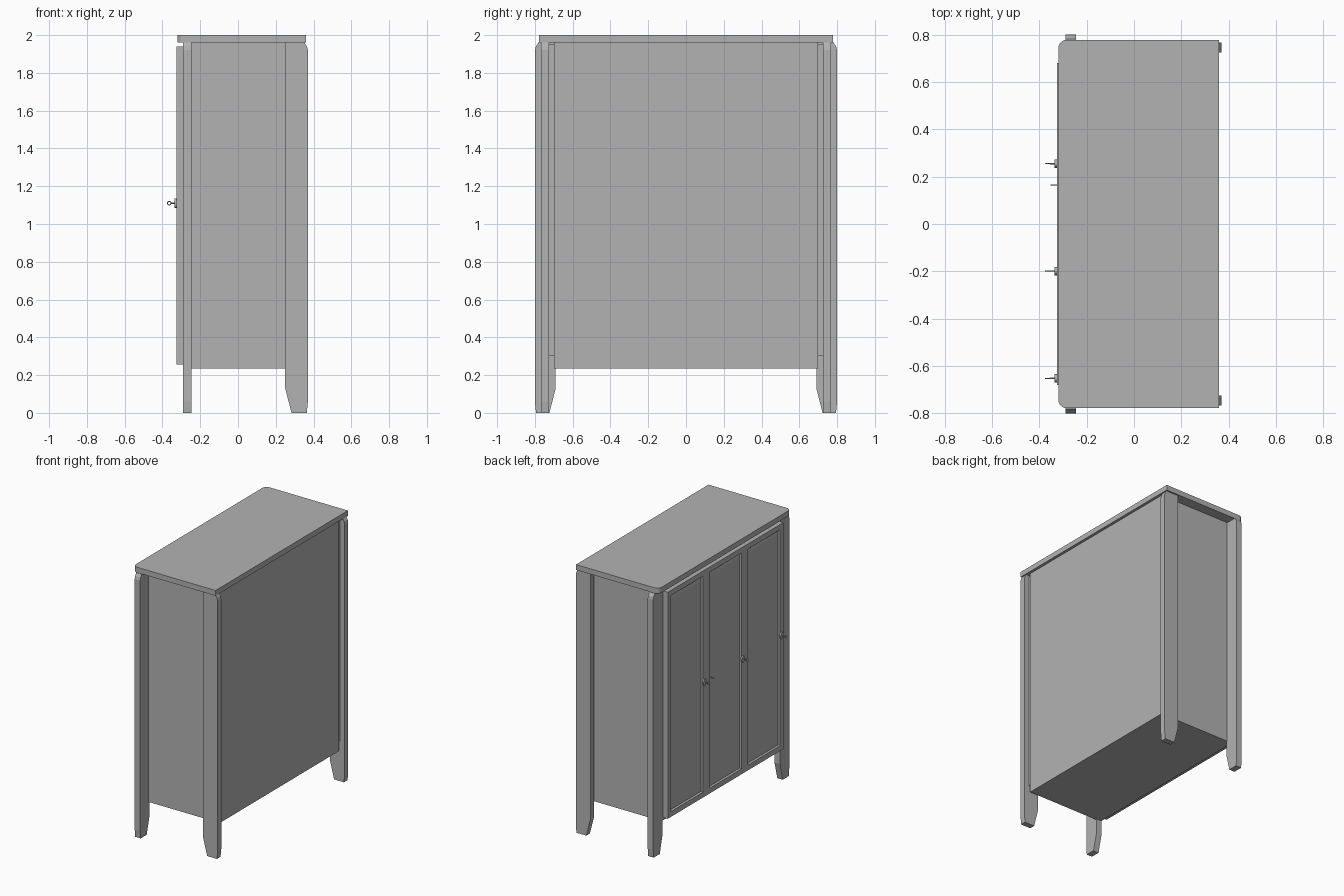
import bpy, bmesh, math
from mathutils import Matrix, Vector

old = bpy.data.objects.get("Cube")
if old:
    bpy.data.objects.remove(old, do_unlink=True)

grey = bpy.data.materials.new("plain_grey")
grey.use_nodes = True
colour = (0.45, 0.45, 0.45, 1)
grey.diffuse_color = colour
grey.node_tree.nodes["Principled BSDF"].inputs["Base Color"].default_value = colour


def finish(name, bm):
    bmesh.ops.recalc_face_normals(bm, faces=bm.faces)
    mesh = bpy.data.meshes.new(name)
    bm.to_mesh(mesh)
    bm.free()
    obj = bpy.data.objects.new(name, mesh)
    bpy.context.collection.objects.link(obj)
    mesh.materials.append(grey)
    return obj


def make_box(low, high):
    bm = bmesh.new()
    low, high = Vector(low), Vector(high)
    size = high - low
    place = Matrix.Translation((low + high) / 2) @ Matrix.Diagonal((*size, 1))
    bmesh.ops.create_cube(bm, size=1, matrix=place)
    return bm


def box(name, low, high):
    return finish(name, make_box(low, high))


def prism(name, outline, push):
    bm = bmesh.new()
    face = bm.faces.new([bm.verts.new(p) for p in outline])
    moved = bmesh.ops.extrude_face_region(bm, geom=[face])["geom"]
    verts = [v for v in moved if isinstance(v, bmesh.types.BMVert)]
    bmesh.ops.translate(bm, verts=verts, vec=push)
    return finish(name, bm)


def rod(name, start, end, radius, stretch=1, sides=12):
    # Round bar running along x, optionally taller than wide
    bm = bmesh.new()
    middle = (Vector(start) + Vector(end)) / 2
    place = (Matrix.Translation(middle) @ Matrix.Diagonal((1, 1, stretch, 1))
             @ Matrix.Rotation(math.pi / 2, 4, 'Y'))
    bmesh.ops.create_cone(bm, cap_ends=True, segments=sides, radius1=radius,
                          radius2=radius, depth=abs(end[0] - start[0]), matrix=place)
    return finish(name, bm)


# Cabinet body
box("cabinet_body", (-0.288, -0.70, 0.235), (0.34, 0.70, 1.96))

# Top board with two rounded corners on the door side
bm = make_box((-0.32, -0.778, 1.96), (0.36, 0.778, 2.0))
corners = [e for e in bm.edges
           if all(v.co.x < 0 for v in e.verts)
           and abs(e.verts[0].co.z - e.verts[1].co.z) > 0.01]
bmesh.ops.bevel(bm, geom=corners, offset=0.035, segments=5, profile=0.5, affect='EDGES')
finish("top_board", bm)


# Legs: flat boards with a tapered foot and a clipped top corner
def leg_profile(outer, width):
    inner = outer - width
    return [(inner + 0.033, 0), (outer - 0.006, 0), (outer, 0.06), (outer, 1.92),
            (outer - 0.005, 1.94), (outer - 0.018, 1.96), (inner, 1.96), (inner, 0.13)]


for side, label in ((1, "left"), (-1, "right")):
    prism("door_side_leg_" + label,
          [(-0.29, side * u, z) for u, z in leg_profile(0.80, 0.11)], (0.045, 0, 0))
    prism("rear_side_leg_" + label,
          [(u, side * 0.725, z) for u, z in leg_profile(0.37, 0.12)], (0, side * 0.042, 0))
    near, far = sorted((side * 0.695, side * 0.73))
    box("leg_spacer_" + label, (0.27, near, 0.3), (0.33, far, 1.95))

# Three doors, each with a sloped recessed panel
door_width = 1.36 / 3
for number in range(3):
    centre = 0.68 - door_width * (number + 0.5)
    bm = make_box((-0.326, centre - door_width / 2, 0.255),
                  (-0.288, centre + door_width / 2, 1.94))
    bm.faces.ensure_lookup_table()
    front = min(bm.faces, key=lambda f: f.calc_center_median().x)
    bmesh.ops.inset_region(bm, faces=[front], thickness=0.055)
    bmesh.ops.inset_region(bm, faces=[front], thickness=0.012, depth=-0.01)
    bmesh.ops.inset_region(bm, faces=[front], thickness=0.03, depth=0.004)
    finish(f"door_{number + 1}", bm)

    # Lock plate, key shaft and key ring
    key_y = centre - door_width / 2 + 0.028
    key_z = 1.11
    rod(f"lock_plate_{number + 1}", (-0.335, key_y, key_z), (-0.325, key_y, key_z), 0.018, 1.4, 20)
    rod(f"key_shaft_{number + 1}", (-0.355, key_y, key_z), (-0.325, key_y, key_z), 0.003)
    bpy.ops.mesh.primitive_torus_add(major_segments=20, minor_segments=6,
                                     major_radius=0.0095, minor_radius=0.0025,
                                     location=(-0.364, key_y, key_z),
                                     rotation=(math.pi / 2, 0, 0))
    ring = bpy.context.object
    ring.name = f"key_ring_{number + 1}"
    ring.data.materials.append(grey)
    bpy.ops.object.shade_smooth_by_angle()

# Small pin beside the first lock
rod("small_pin", (-0.352, 0.165, 1.11), (-0.32, 0.165, 1.11), 0.002)
